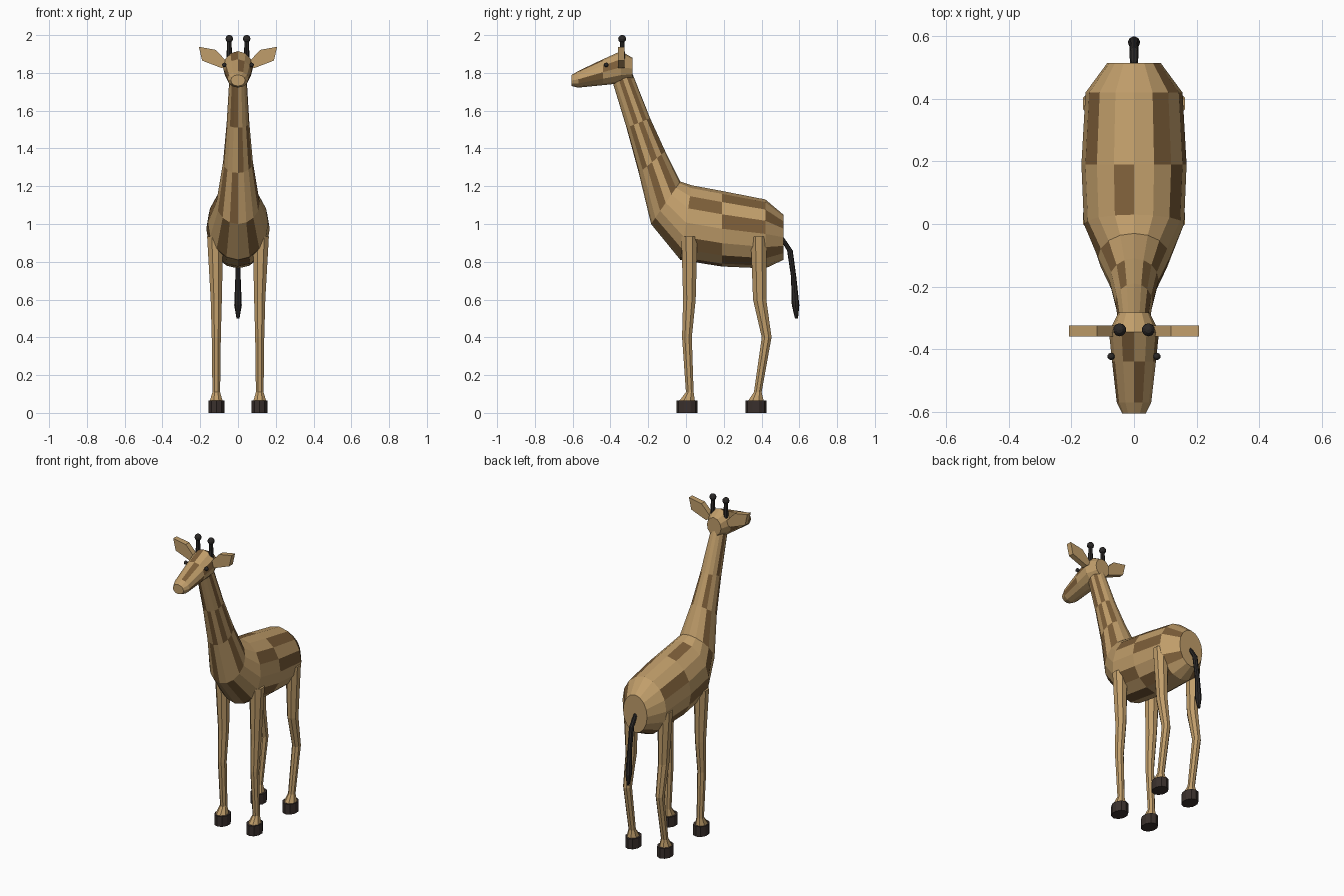
import bpy, bmesh, math
from mathutils import Vector

if "Cube" in bpy.data.objects:
    bpy.data.objects.remove(bpy.data.objects["Cube"])


def material(name, rgb):
    m = bpy.data.materials.new(name)
    m.diffuse_color = (*rgb, 1)
    m.use_nodes = True
    m.node_tree.nodes["Principled BSDF"].inputs["Base Color"].default_value = m.diffuse_color
    return m


TAN = material("tan coat", (0.53, 0.34, 0.145))
BROWN = material("brown patch", (0.20, 0.11, 0.04))
DARK = material("dark hair", (0.025, 0.022, 0.021))
HOOF = material("hoof", (0.042, 0.030, 0.026))


def finish(bm, name, mats):
    bmesh.ops.recalc_face_normals(bm, faces=bm.faces)
    me = bpy.data.meshes.new(name)
    bm.to_mesh(me)
    bm.free()
    for m in mats:
        me.materials.append(m)
    ob = bpy.data.objects.new(name, me)
    bpy.context.collection.objects.link(ob)
    return ob


def loft(name, rings, sides, mats, patches={}, turn=0.0):
    """Rings are (centre, half width vector, half height vector); patches lists brown faces per segment."""
    bm = bmesh.new()
    loops = []
    for c, u, v in rings:
        angles = [2 * math.pi * (i + turn) / sides for i in range(sides)]
        loops.append([bm.verts.new(c + u * math.sin(a) + v * math.cos(a)) for a in angles])
    for s, (a, b) in enumerate(zip(loops, loops[1:])):
        for k in range(sides):
            j = (k + 1) % sides
            f = bm.faces.new((a[k], a[j], b[j], b[k]))
            f.material_index = 1 if k in patches.get(s, ()) else 0
    bm.faces.new(loops[0])
    bm.faces.new(loops[-1])
    return finish(bm, name, mats)


def spine(top, bottom, half_width):
    """Ring given by its top and bottom points in the middle plane."""
    t, b = Vector((0, *top)), Vector((0, *bottom))
    return (t + b) / 2, Vector((half_width, 0, 0)), (t - b) / 2


def flat(x, y, z, rx, ry):
    return Vector((x, y, z)), Vector((rx, 0, 0)), Vector((0, ry, 0))


def ball(name, pos, r, mat):
    bm = bmesh.new()
    bmesh.ops.create_uvsphere(bm, u_segments=10, v_segments=6, radius=r)
    bmesh.ops.translate(bm, verts=bm.verts, vec=pos)
    return finish(bm, name, [mat])


# Body and neck in one skin, rump to throat
loft("body_and_neck", [
    spine((0.515, 1.05), (0.515, 0.81), 0.085),
    spine((0.42, 1.13), (0.42, 0.765), 0.155),
    spine((0.19, 1.175), (0.19, 0.775), 0.168),
    spine((0.03, 1.205), (-0.03, 0.81), 0.16),
    spine((-0.03, 1.225), (-0.185, 1.0), 0.115),
    spine((-0.11, 1.385), (-0.25, 1.27), 0.079),
    spine((-0.19, 1.56), (-0.315, 1.51), 0.06),
    spine((-0.285, 1.80), (-0.385, 1.74), 0.046),
], 16, [TAN, BROWN], {
    0: (2, 5, 9), 1: (1, 3, 6, 10, 13), 2: (2, 5, 7, 11, 15), 3: (6, 9, 12),
    4: (2, 4, 8, 10, 13), 5: (1, 3, 5, 7, 11, 14), 6: (2, 4, 8, 9, 12)})

# Head, back of skull to muzzle
loft("head", [
    spine((-0.283, 1.88), (-0.283, 1.765), 0.05),
    spine((-0.345, 1.915), (-0.345, 1.745), 0.08),
    spine((-0.44, 1.872), (-0.44, 1.735), 0.07),
    spine((-0.57, 1.81), (-0.57, 1.722), 0.055),
    spine((-0.605, 1.79), (-0.605, 1.73), 0.038),
], 12, [TAN, BROWN], {1: (2, 8, 11), 2: (0, 3, 9)})

# Tail with a thicker tuft
loft("tail", [flat(0, y, z, r, r) for y, z, r in (
    (0.505, 0.93, 0.012), (0.55, 0.86, 0.015), (0.57, 0.72, 0.014),
    (0.58, 0.57, 0.02), (0.585, 0.50, 0.008))], 8, [DARK])

# Leg sections: y, z, radius across, radius along
FRONT = [(0.018, 0.935, 0.046, 0.046), (0.018, 0.60, 0.032, 0.036),
         (0.005, 0.40, 0.026, 0.028), (0.02, 0.11, 0.022, 0.022), (0.006, 0.065, 0.036, 0.044)]
HIND = [(0.385, 0.935, 0.046, 0.046), (0.39, 0.60, 0.032, 0.038),
        (0.427, 0.40, 0.026, 0.028), (0.38, 0.11, 0.022, 0.022), (0.37, 0.065, 0.036, 0.044)]

for side, s in (("left", -1), ("right", 1)):
    for kind, sections in (("front", FRONT), ("hind", HIND)):
        loft(f"{kind}_leg_{side}",
             [flat(s * (0.115 + 0.006 * (z > 0.8)), y, z, rx, ry) for y, z, rx, ry in sections],
             8, [TAN], turn=0.5)
        hy = sections[-1][0]
        loft(f"{kind}_hoof_{side}",
             [flat(s * 0.113, hy, z, 0.045, 0.056) for z in (0, 0.065)], 10, [HOOF])

    # Ear: thin leaf shaped plate
    bm = bmesh.new()
    outline = [(0.05, 1.85), (0.118, 1.922), (0.207, 1.938), (0.19, 1.865), (0.085, 1.825)]
    face = bm.faces.new([bm.verts.new((s * x, -0.36, z)) for x, z in outline])
    out = bmesh.ops.extrude_face_region(bm, geom=[face])
    bmesh.ops.translate(bm, vec=(0, 0.035, 0),
                        verts=[v for v in out["geom"] if isinstance(v, bmesh.types.BMVert)])
    finish(bm, f"ear_{side}", [TAN])

    # Horn, horn tip and eye
    loft(f"horn_{side}", [flat(s * 0.046, -0.338, z, r, r) for z, r in ((1.86, 0.016), (1.98, 0.011))],
         8, [DARK])
    ball(f"horn_tip_{side}", (s * 0.046, -0.338, 1.98), 0.021, DARK)
    ball(f"eye_{side}", (s * 0.073, -0.423, 1.842), 0.012, DARK)
